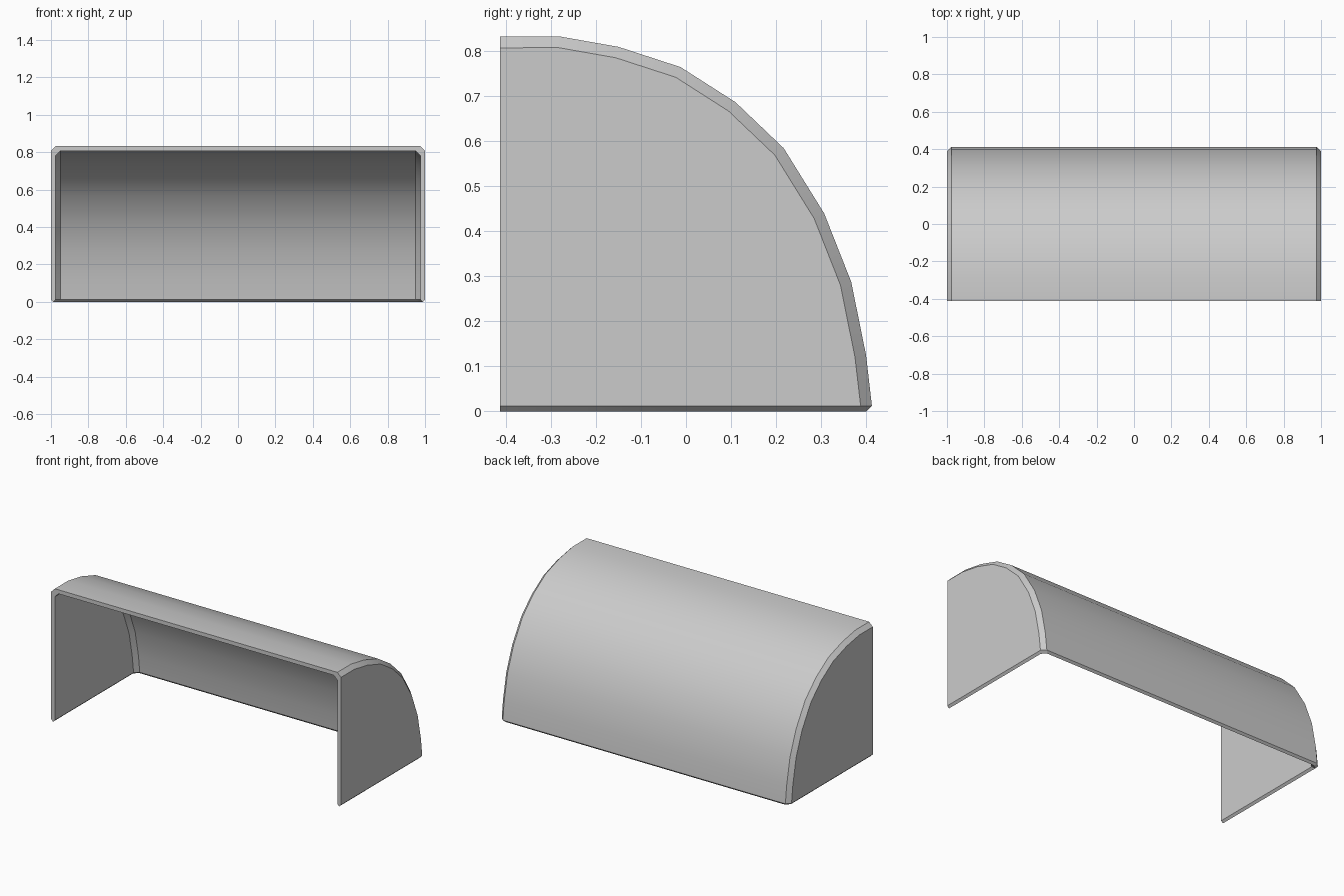
import bpy, bmesh, math
from mathutils import Vector

cube = bpy.data.objects.get("Cube")
if cube:
    bpy.data.objects.remove(cube, do_unlink=True)

FRONT, BASE, T = -0.413, 0.0125, 0.025   # front plane, lower edge height, wall thickness

# Curved roof-to-back profile (y, z), from the front edge to the lower back edge
PROFILE = [Vector(p) for p in (
    (FRONT, 0.833), (-0.28, 0.833), (-0.15, 0.81), (-0.012, 0.765), (0.11, 0.687),
    (0.217, 0.585), (0.307, 0.44), (0.367, 0.288), (0.40, 0.125), (0.413, BASE))]


def offset_profile(dist):
    """Profile moved inward, with its ends kept on the front and base planes."""
    points = []
    for i, p in enumerate(PROFILE):
        d = PROFILE[min(i + 1, len(PROFILE) - 1)] - PROFILE[max(i - 1, 0)]
        n = Vector((-d.y, d.x)).normalized()
        if i == 0:
            n = Vector((0, 1))
        elif i == len(PROFILE) - 1:
            n = Vector((1, 0))
        points.append(p - n * dist)
    return points


bm = bmesh.new()


def skin(side_x, roof_x, side_offset, roof_offset):
    """Roof, chamfers and two flat ends; returns front and bottom boundary loops."""
    roof, edge = offset_profile(roof_offset), offset_profile(side_offset)
    columns = [[bm.verts.new((x, p.x, p.y)) for p in pts] for x, pts in
               ((side_x, edge), (roof_x, roof), (-roof_x, roof), (-side_x, edge))]
    corners = [bm.verts.new((x, FRONT, BASE)) for x in (side_x, -side_x)]
    for a, b in zip(columns, columns[1:]):
        for i in range(len(PROFILE) - 1):
            bm.faces.new((a[i], b[i], b[i + 1], a[i + 1]))
    bm.faces.new([corners[0]] + columns[0])
    bm.faces.new([corners[1]] + columns[3])
    front = [corners[0]] + [c[0] for c in columns] + [corners[1]]
    bottom = [corners[0]] + [c[-1] for c in columns] + [corners[1]]
    return front, bottom


def bridge(a, b):
    for i in range(len(a) - 1):
        bm.faces.new((a[i], a[i + 1], b[i + 1], b[i]))


# Outer and inner skins
front_out, bottom_out = skin(1.0, 1.0 - T, T, 0.0)
front_in, bottom_in = skin(1.0 - T, 1.0 - 2 * T, 2 * T, T)

# Flat front rim and pointed bottom rim
bridge(front_out, front_in)
ridge = []
for a, b in zip(bottom_out, bottom_in):
    mid = (a.co + b.co) / 2
    ridge.append(bm.verts.new((mid.x, mid.y, 0)))
bridge(bottom_out, ridge)
bridge(ridge, bottom_in)
for k in (0, -1):
    bm.faces.new((bottom_out[k], bottom_in[k], ridge[k]))
bmesh.ops.recalc_face_normals(bm, faces=bm.faces)

mesh = bpy.data.meshes.new("curved_shell")
bm.to_mesh(mesh)
bm.free()
shell = bpy.data.objects.new("curved_shell", mesh)
bpy.context.collection.objects.link(shell)

# Plain grey finish
grey = bpy.data.materials.new("light_grey")
grey.use_nodes = True
colour = (0.6, 0.6, 0.6, 1)
grey.diffuse_color = colour
grey.node_tree.nodes["Principled BSDF"].inputs["Base Color"].default_value = colour
mesh.materials.append(grey)

# Smooth curve, sharp chamfers
bpy.ops.object.select_all(action='DESELECT')
shell.select_set(True)
bpy.context.view_layer.objects.active = shell
bpy.ops.object.shade_smooth_by_angle(angle=math.radians(30))
